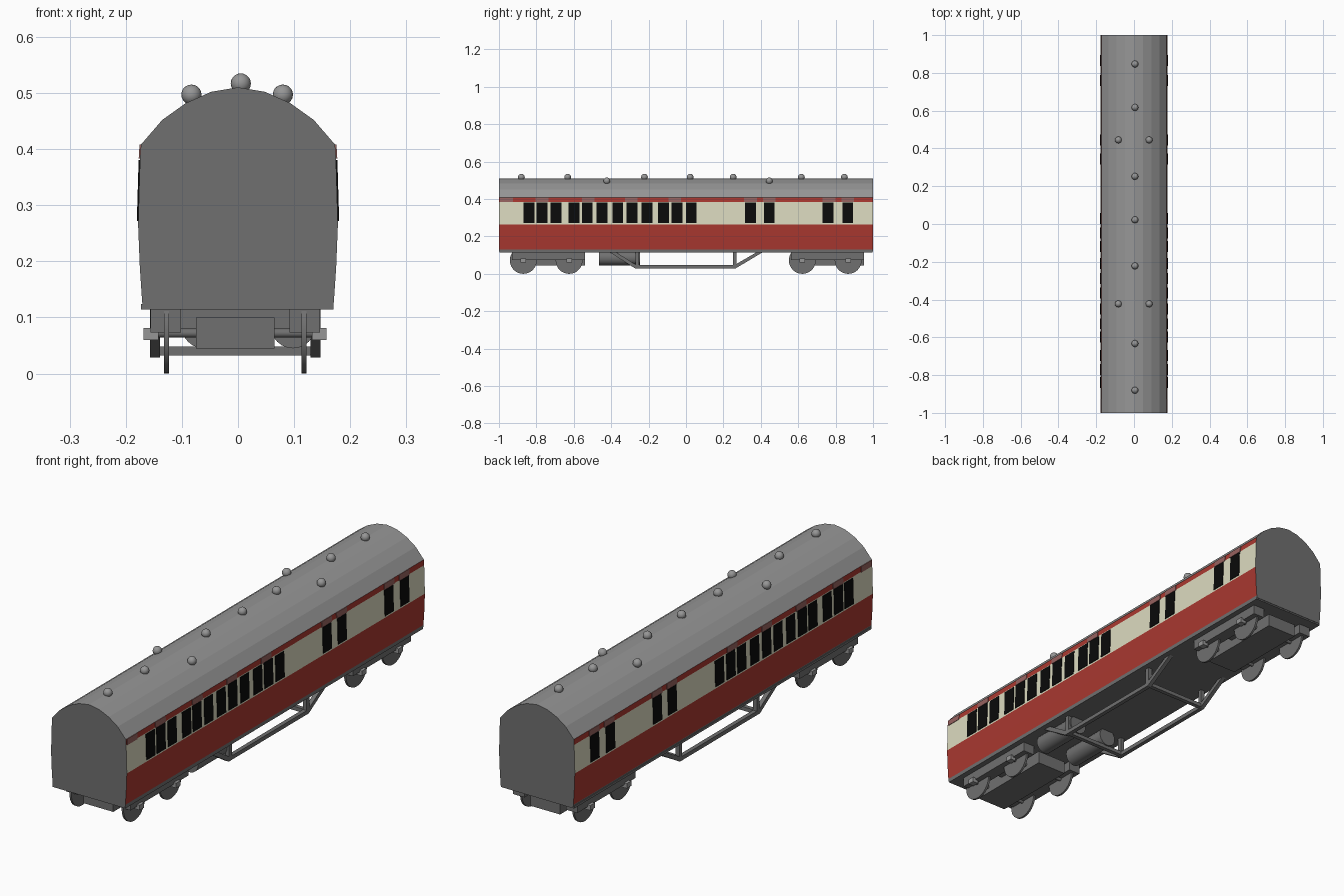
import bpy, bmesh, math
from mathutils import Vector, Matrix

if "Cube" in bpy.data.objects:
    bpy.data.objects.remove(bpy.data.objects["Cube"])


def mat(name, rgb):
    lin = [((c / 255 + 0.055) / 1.055) ** 2.4 if c > 10 else c / 255 / 12.92 for c in rgb]
    m = bpy.data.materials.new(name)
    m.diffuse_color = (*lin, 1)
    m.use_nodes = True
    m.node_tree.nodes["Principled BSDF"].inputs["Base Color"].default_value = m.diffuse_color
    return m


GREY = mat("dark grey", (112, 112, 112))
ROOF = mat("roof grey", (150, 150, 150))
RED = mat("crimson", (170, 56, 48))
CREAM = mat("cream", (220, 219, 192))
BLACK = mat("window black", (10, 10, 10))
PINK = mat("dusty pink", (150, 98, 95))


def finish(name, bm, mats, smooth=False):
    bmesh.ops.recalc_face_normals(bm, faces=bm.faces)
    me = bpy.data.meshes.new(name)
    bm.to_mesh(me)
    bm.free()
    for m in mats:
        me.materials.append(m)
    ob = bpy.data.objects.new(name, me)
    bpy.context.collection.objects.link(ob)
    if smooth:
        bpy.context.view_layer.objects.active = ob
        ob.select_set(True)
        bpy.ops.object.shade_smooth_by_angle(angle=math.radians(40))
        ob.select_set(False)
    return ob


def box(name, x, y, z, m):
    bm = bmesh.new()
    bmesh.ops.create_cube(bm, size=1)
    for v in bm.verts:
        v.co = [r[0] + (c + 0.5) * (r[1] - r[0]) for c, r in zip(v.co, (x, y, z))]
    return finish(name, bm, [m])


def cylinder(name, a, b, r, m, sides=24):
    a, b = Vector(a), Vector(b)
    bm = bmesh.new()
    rot = (b - a).to_track_quat('Z', 'Y').to_matrix().to_4x4()
    bmesh.ops.create_cone(bm, cap_ends=True, segments=sides, radius1=r, radius2=r,
                          depth=(b - a).length, matrix=Matrix.Translation((a + b) / 2) @ rot)
    return finish(name, bm, [m], True)


def prism(name, loop, depth, mats):
    """Extrude a closed loop of points by the vector depth."""
    bm = bmesh.new()
    f = bm.faces.new([bm.verts.new(p) for p in loop])
    ext = bmesh.ops.extrude_face_region(bm, geom=[f], use_keep_orig=True)
    bmesh.ops.translate(bm, vec=depth, verts=[v for v in ext["geom"] if isinstance(v, bmesh.types.BMVert)])
    ob = finish(name, bm, mats)
    return ob


# Body shell: half profile mirrored, extruded lengthwise, coloured by height
half = [(0.170, 0.120), (0.171, 0.130), (0.175, 0.190), (0.178, 0.265), (0.1745, 0.385),
        (0.173, 0.408), (0.135, 0.452), (0.093, 0.482), (0.048, 0.502), (0, 0.51)]
loop = [(x, -1, z) for x, z in half] + [(-x, -1, z) for x, z in reversed(half[:-1])]
body = prism("coach_body", loop, (0, 2, 0), [GREY, RED, CREAM, ROOF])
for p in body.data.polygons:
    z = p.center.z
    if abs(p.normal.y) > 0.9 or z < 0.129:
        p.material_index = 0
    elif z > 0.408:
        p.material_index = 3
    else:
        p.material_index = 2 if 0.265 < z < 0.385 else 1


# Thin plates lying on the sloping sides: windows and lintel panels
def side_plate(name, s, y0, y1, lo, hi, m):
    (xa, za), (xb, zb) = lo, hi
    pts = [(s * xa, y0, za), (s * xa, y1, za), (s * xb, y1, zb), (s * xb, y0, zb)]
    prism(name, pts, (s * 0.0025, 0, 0), [m])


windows = [-0.84, -0.77, -0.695, -0.598, -0.528, -0.45, -0.365, -0.288, -0.208,
           -0.12, -0.048, 0.028, 0.345, 0.445, 0.76, 0.865]
lintels = [-0.96, -0.77, -0.522, -0.292, -0.06, 0.345, 0.445, 0.765, 0.865]
for s in (-1, 1):
    for y in windows:
        side_plate("window", s, y - 0.029, y + 0.029, (0.1778, 0.272), (0.1746, 0.381), BLACK)
    for y in lintels:
        side_plate("lintel_panel", s, y - 0.034, y + 0.034, (0.1745, 0.383), (0.173, 0.408), PINK)

# Floor slab
box("floor", (-0.173, 0.170), (-0.998, 0.998), (0.114, 0.124), GREY)

# Roof vents
vents = [(0.005, y, 0.517) for y in (-0.88, -0.633, -0.222, 0.022, 0.252, 0.617, 0.847)]
vents += [(x, y, 0.497) for x in (-0.083, 0.08) for y in (-0.423, 0.445)]
for v in vents:
    bm = bmesh.new()
    bmesh.ops.create_uvsphere(bm, u_segments=16, v_segments=10, radius=0.018,
                              matrix=Matrix.Translation(v))
    finish("roof_vent", bm, [ROOF], True)

# Bogies: running gear sits slightly left of the centre line
CX = -0.005
for d in (0, 1.492):
    y0, y1 = -0.93 + d, -0.54 + d
    box("bogie_bolster", (CX - 0.07, CX + 0.07), (y0, y1), (0.045, 0.1), GREY)
    box("bogie_pivot", (CX - 0.1, CX + 0.1), (-0.78 + d, -0.71 + d), (0.08, 0.118), GREY)
    for s in (-1, 1):
        xs = sorted((CX + s * 0.097, CX + s * 0.151))
        box("bogie_side_frame", xs, (y0, y1), (0.073, 0.115), GREY)
    for y in (-0.87 + d, -0.625 + d):
        cylinder("axle", (CX - 0.15, y, 0.072), (CX + 0.15, y, 0.072), 0.008, GREY, 12)
        for s in (-1, 1):
            cylinder("wheel", (CX + s * 0.118, y, 0.072), (CX + s * 0.127, y, 0.072), 0.072, GREY, 32)
            xs = sorted((CX + s * 0.137, CX + s * 0.163))
            box("axle_box", xs, (y - 0.015, y + 0.015), (0.06, 0.081), ROOF)

# Brake cylinders under the floor
for x in (-0.061, 0.098):
    cylinder("brake_cylinder", (x, -0.465, 0.085), (x, -0.245, 0.085), 0.04, GREY)

# Truss rods: a trapezoid band on each side, with posts and cross beams
outer = [(-0.415, 0.12), (-0.272, 0.029), (0.265, 0.029), (0.418, 0.12)]
inner = [(0.385, 0.12), (0.258, 0.046), (-0.264, 0.046), (-0.380, 0.12)]
for x in (CX - 0.152, CX + 0.134):
    prism("truss_rod", [(x, y, z) for y, z in outer + inner], (0.018, 0, 0), [GREY])
    for y in (-0.26, 0.26):
        box("truss_post", (x, x + 0.018), (y - 0.009, y + 0.009), (0.035, 0.12), GREY)
for y in (-0.26, 0.26):
    box("truss_cross_beam", (CX - 0.14, CX + 0.14), (y - 0.009, y + 0.009), (0.032, 0.048), GREY)
